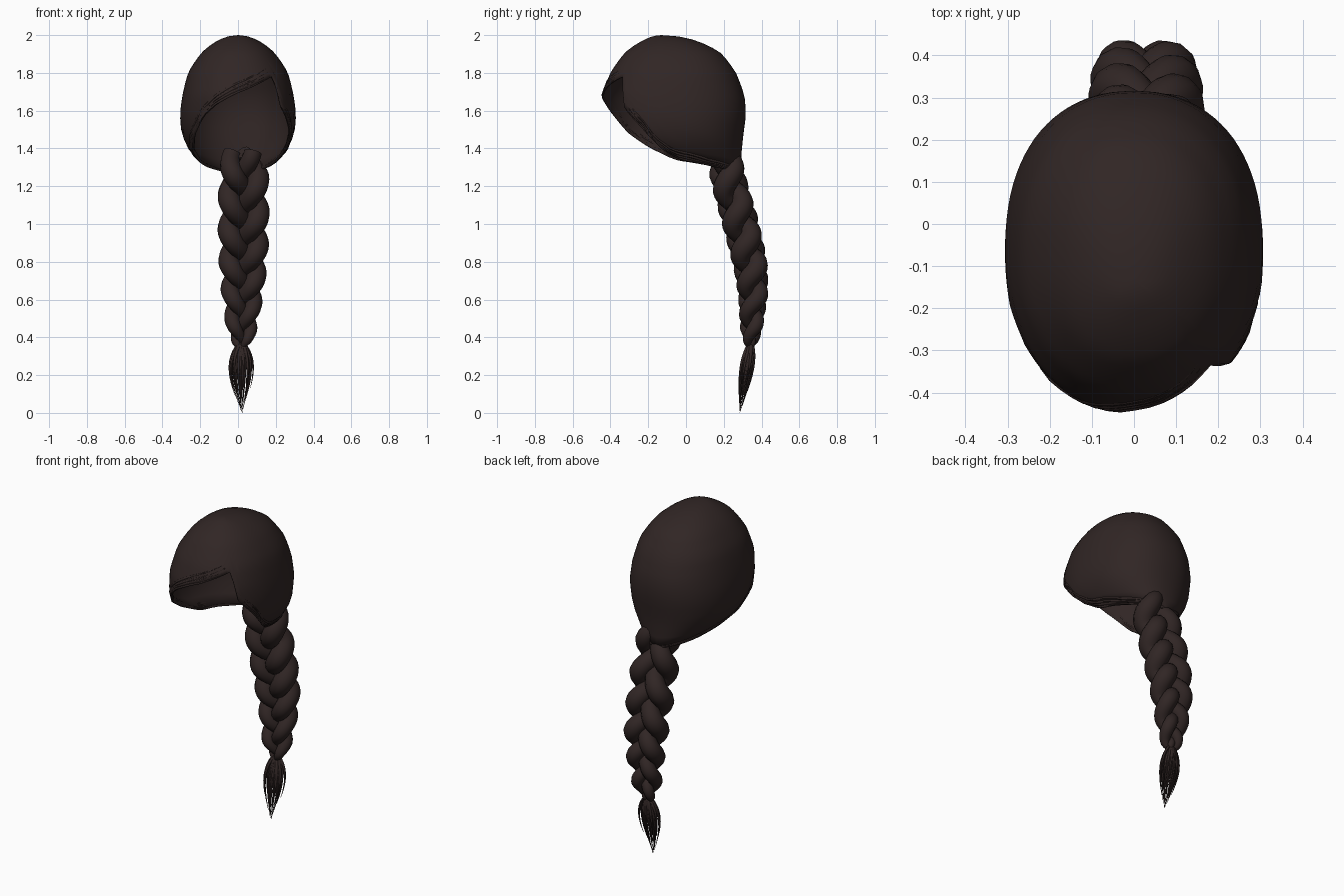
import bpy, bmesh, math, random
from mathutils import Vector

if "Cube" in bpy.data.objects:
    bpy.data.objects.remove(bpy.data.objects["Cube"])

random.seed(4)
hair = bpy.data.materials.new("dark brown hair")
hair.diffuse_color = (0.03, 0.019, 0.018, 1)
hair.use_nodes = True
hair.node_tree.nodes["Principled BSDF"].inputs["Base Color"].default_value = hair.diffuse_color

# Cap cross-sections: height, half width, front y, back y
RINGS = [(2.0, 0, -.13, -.13), (1.975, .10, -.22, .04), (1.91, .19, -.32, .18),
         (1.8, .265, -.40, .265), (1.68, .295, -.447, .31), (1.58, .308, -.44, .318),
         (1.48, .30, -.41, .305), (1.4, .265, -.34, .295), (1.34, .21, -.27, .295),
         (1.26, .12, -.02, .29)]
# Lower hem: angle from the front (positive towards +x), height
HEM = [(-180, 1.26), (-150, 1.28), (-110, 1.31), (-78, 1.35), (-60, 1.42), (-46, 1.5),
       (-34, 1.58), (-20, 1.64), (0, 1.70), (20, 1.745), (38, 1.78), (42, 1.78),
       (48, 1.62), (65, 1.5), (74, 1.4), (82, 1.35), (110, 1.31), (150, 1.28), (180, 1.26)]


def lerp_table(table, key):
    """Piecewise linear lookup in rows with ascending first column."""
    key = min(max(key, table[0][0]), table[-1][0])
    for a, b in zip(table, table[1:]):
        if key <= b[0]:
            k = (key - a[0]) / (b[0] - a[0])
            return [p + (q - p) * k for p, q in zip(a[1:], b[1:])]


DEPTHS = [(math.sqrt(2 - z), w, f, b) for z, w, f, b in RINGS]


def hem(angle):
    return lerp_table(HEM, angle)[0]


def cap_point(angle, z, grow=0.0):
    """Point on the cap surface at an angle and height."""
    w, f, b = lerp_table(DEPTHS, math.sqrt(max(0, 2 - z)))
    t = math.radians(angle)
    s, c = math.sin(t), math.cos(t)
    x = (w + grow) * math.copysign(abs(s) ** .9, s)
    y = (f + b) / 2 - ((b - f) / 2 + grow) * math.copysign(abs(c) ** .9, c)
    return Vector((x, y, z))


def finish(ob, angle=60):
    bpy.ops.object.select_all(action='DESELECT')
    ob.select_set(True)
    bpy.context.view_layer.objects.active = ob
    if ob.type == 'CURVE':
        bpy.ops.object.convert(target='MESH')
        ob = bpy.context.object
    bpy.ops.object.shade_smooth_by_angle(angle=math.radians(angle))


def strands(name, paths, depth, sides=1):
    """Tubes from lists of (point, radius factor)."""
    cu = bpy.data.curves.new(name, 'CURVE')
    cu.dimensions = '3D'
    cu.bevel_depth = depth
    cu.bevel_resolution = sides
    cu.use_fill_caps = True
    for path in paths:
        sp = cu.splines.new('POLY')
        sp.points.add(len(path) - 1)
        for p, (co, r) in zip(sp.points, path):
            p.co = (*co, 1)
            p.radius = r
    cu.materials.append(hair)
    ob = bpy.data.objects.new(name, cu)
    bpy.context.collection.objects.link(ob)
    finish(ob)


# Hair cap: columns dropping from the crown to the hem
bm = bmesh.new()
COLS, ROWS = 90, 18
crown = bm.verts.new((0, -.13, 2))
cols = []
for i in range(COLS):
    a = -180 + 360 * i / COLS
    drop = 2 - hem(a)
    cols.append([bm.verts.new(cap_point(a, 2 - drop * (j / ROWS) ** 1.6))
                 for j in range(1, ROWS + 1)])
for i in range(COLS):
    l, r = cols[i], cols[(i + 1) % COLS]
    bm.faces.new((crown, l[0], r[0]))
    for j in range(ROWS - 1):
        bm.faces.new((l[j], l[j + 1], r[j + 1], r[j]))
bmesh.ops.recalc_face_normals(bm, faces=bm.faces)
me = bpy.data.meshes.new("hair_cap")
bm.to_mesh(me)
bm.free()
me.materials.append(hair)
cap = bpy.data.objects.new("hair_cap", me)
bpy.context.collection.objects.link(cap)
thick = cap.modifiers.new("thickness", 'SOLIDIFY')
thick.thickness = .01
thick.offset = -1
finish(cap)


# Locks following the hem towards the nape
def hem_lock(start, end, lift):
    n = 40
    path = []
    for k in range(n + 1):
        a = start + (end - start) * k / n
        z = hem(a) + lift * (.6 + .4 * math.cos(k / n * math.pi))
        path.append((cap_point(a, z, -.003), .3 + .7 * math.sin(math.pi * k / n)))
    return path


strands("fringe_locks", [hem_lock(38, -178, h) for h in (0, .015, .03, .05)], .009)
strands("side_locks", [hem_lock(48, 178, h) for h in (0, .015, .03, .05)], .009)

# Braid centre line: height, x, y, scale
BRAID = [(.35, .018, .338, .2), (.38, .02, .343, .42), (.45, .02, .347, .62),
         (.65, .025, .355, .84), (.8, .028, .338, .95), (1.0, .03, .29, 1.0),
         (1.25, .03, .22, .98), (1.38, .025, .215, .8)]


def braid_strand(phase):
    path, n = [], 90
    for k in range(n + 1):
        u = k / n
        z = 1.38 - 1.03 * u
        x, y, s = lerp_table(BRAID, z)
        t = phase + 2 * math.pi * (1.75 * u + .35 * u * u)
        co = Vector((x + .078 * s * math.sin(t), y + .042 * s * math.sin(2 * t), z))
        path.append((co, s * (.9 + .17 * abs(math.sin(t)))))
    return path


for i, side in enumerate(("first", "second", "third")):
    strands("braid_strand_" + side, [braid_strand(i * 2 * math.pi / 3)], .057, 4)

# Loose tail: thin hairs that bulge and gather to a point
tail = []
for i in range(34):
    a = i * 2.4
    spread = math.sqrt(random.uniform(.25, 1))
    end = random.uniform(0, .16) if i else 0
    path = []
    for k in range(13):
        u = k / 12
        z = .37 + (end - .37) * u
        v = (.37 - z) / .37
        bulge = spread * (math.sin(math.pi * min(1, v * 1.02) ** .72) * .95 + .06)
        path.append((Vector((.019 + .066 * bulge * math.cos(a),
                             .342 - .057 * v + .042 * bulge * math.sin(a), z)),
                     1.1 - u))
    tail.append(path)
strands("braid_tail", tail, .009)
